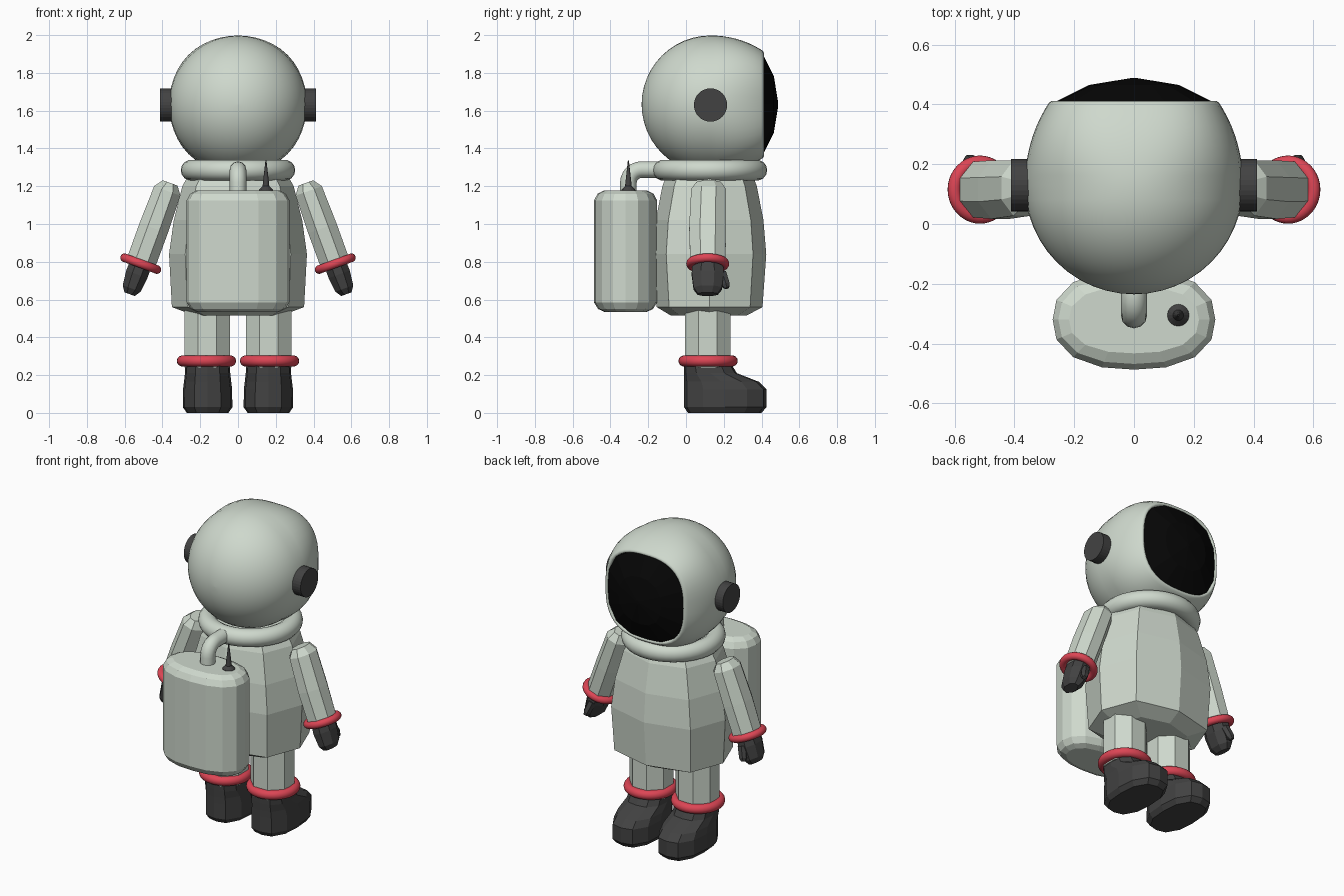
import bpy, bmesh
from math import pi, sin, cos, copysign
from mathutils import Matrix, Vector

if "Cube" in bpy.data.objects:
    bpy.data.objects.remove(bpy.data.objects["Cube"])


def material(name, rgb):
    m = bpy.data.materials.new(name)
    m.diffuse_color = (*rgb, 1)
    m.use_nodes = True
    m.node_tree.nodes["Principled BSDF"].inputs["Base Color"].default_value = m.diffuse_color
    return m


SUIT = material("suit", (0.62, 0.69, 0.61))
DARK = material("dark_rubber", (0.055, 0.055, 0.055))
BLACK = material("visor_glass", (0.002, 0.002, 0.002))
RED = material("red_ring", (0.72, 0.06, 0.09))


def finish(bm, name, mat, mirror=False, smooth=False):
    bmesh.ops.recalc_face_normals(bm, faces=bm.faces)
    me = bpy.data.meshes.new(name)
    bm.to_mesh(me)
    bm.free()
    me.materials.append(mat)
    ob = bpy.data.objects.new(name, me)
    bpy.context.collection.objects.link(ob)
    if smooth:
        me.polygons.foreach_set("use_smooth", [True] * len(me.polygons))
    if mirror:
        mod = ob.modifiers.new("mirror", "MIRROR")
        mod.use_mirror_merge = False
    return ob


def loft(name, mat, rings, n=8, turn=0.0, at=Matrix(), caps=(True, True), **kw):
    """Stack superellipse rings (z, rx, ry, centre y, power) and skin them."""
    bm = bmesh.new()
    rows = []
    for z, rx, ry, cy, p in rings:
        row = []
        for i in range(n):
            c, s = cos(2 * pi * i / n + turn), sin(2 * pi * i / n + turn)
            k = (abs(c) ** p + abs(s) ** p) ** (-1 / p)
            row.append(bm.verts.new(at @ Vector((rx * c * k, cy + ry * s * k, z))))
        rows.append(row)
    for a, b in zip(rows, rows[1:]):
        for i in range(n):
            j = (i + 1) % n
            bm.faces.new((a[i], a[j], b[j], b[i]))
    if caps[0]:
        bm.faces.new(rows[0])
    if caps[1]:
        bm.faces.new(rows[-1])
    return finish(bm, name, mat, **kw)


def torus(name, mat, R, r, at, **kw):
    bm = bmesh.new()
    n, m = 40, 14
    g = [[bm.verts.new(at @ Vector(((R + r * cos(2 * pi * j / m)) * cos(2 * pi * i / n),
                                    (R + r * cos(2 * pi * j / m)) * sin(2 * pi * i / n),
                                    r * sin(2 * pi * j / m)))) for j in range(m)] for i in range(n)]
    for i in range(n):
        for j in range(m):
            k, l = (i + 1) % n, (j + 1) % m
            bm.faces.new((g[i][j], g[k][j], g[k][l], g[i][l]))
    return finish(bm, name, mat, smooth=True, **kw)


T = Matrix.Translation

# Helmet: round at the back, fuller towards a rounded-square front opening
face_y = T((0, 0.13, 1.633)) @ Matrix.Rotation(-pi / 2, 4, 'X')
rings = []
for i in range(13):
    a = pi / 2 * i / 12
    r = max(0.365 * sin(a), 0.002)
    rings.append((-0.365 * cos(a), r, r, 0, 2))
for i in range(1, 9):
    y = 0.265 * i / 8
    r = 0.365 * (1 - (y / 0.44) ** 2) ** 0.5
    rings.append((y, r, r, 0, 2 + 0.7 * i / 8))
for y, r in ((0.277, 0.283), (0.282, 0.275), (0.279, 0.267), (0.25, 0.258)):
    rings.append((y, r, r, 0, 2.7))
loft("helmet", SUIT, rings, n=48, at=face_y, caps=(True, False), smooth=True)

# Visor: faceted dome filling the opening
loft("visor", BLACK, [(y, r, r, 0, p) for y, r, p in
     ((0.255, 0.275, 2.7), (0.276, 0.268, 2.7), (0.335, 0.15, 2.3), (0.358, 0.01, 2))],
     n=16, at=face_y)

# Ear discs
side_x = T((0, 0.13, 1.63)) @ Matrix.Rotation(pi / 2, 4, 'Y')
loft("ear_disc", DARK, [(0.33, 0.088, 0.088, 0, 2), (0.412, 0.088, 0.088, 0, 2)],
     n=32, at=side_x, mirror=True)

# Collar
torus("collar", SUIT, 0.248, 0.055, T((0, 0.127, 1.285)))

# Torso
loft("torso", SUIT, [(0.515, 0.23, 0.2, 0.12, 2.5), (0.56, 0.35, 0.28, 0.125, 2.6),
                     (0.84, 0.365, 0.3, 0.125, 2.6), (1.02, 0.34, 0.285, 0.125, 2.6),
                     (1.2, 0.295, 0.25, 0.125, 2.4), (1.28, 0.25, 0.22, 0.125, 2.2)], n=8)

# Arms, cuffs and gloves share one tilted frame at the wrist
wrist = T((0.515, 0.115, 0.79)) @ Matrix.Rotation(-0.35, 4, 'Y')
loft("arm", SUIT, [(-0.01, 0.085, 0.1, 0, 2), (0.2, 0.086, 0.106, 0, 2),
                   (0.41, 0.08, 0.1, 0.005, 2), (0.455, 0.045, 0.07, 0.005, 2)],
     n=8, turn=pi / 8, at=wrist, mirror=True)
torus("cuff", RED, 0.091, 0.023, wrist, mirror=True)
loft("glove", DARK, [(-0.172, 0.03, 0.055, 0, 2.6), (-0.14, 0.052, 0.078, 0, 2.6),
                     (-0.06, 0.062, 0.088, 0, 2.6), (0.01, 0.06, 0.082, 0, 2.6)],
     n=8, turn=pi / 8, at=wrist, mirror=True)
thumb = wrist @ T((-0.005, 0.075, -0.05)) @ Matrix.Rotation(0.3, 4, 'X')
loft("thumb", DARK, [(-0.09, 0.014, 0.014, 0, 2), (-0.07, 0.024, 0.024, 0, 2),
                     (0.0, 0.026, 0.026, 0, 2)], n=6, at=thumb, mirror=True)

# Legs and ankle rings
leg = T((0.163, 0.115, 0))
loft("leg", SUIT, [(0.24, 0.13, 0.13, 0, 2), (0.56, 0.13, 0.13, 0, 2)],
     n=8, turn=pi / 8, at=leg, mirror=True)
torus("ankle_ring", RED, 0.128, 0.029, T((0.167, 0.117, 0.275)), mirror=True)

# Boots: (z, half width, heel y, toe y)
boot = [(0.0, 0.11, 0.01, 0.4), (0.03, 0.131, -0.01, 0.425), (0.125, 0.13, -0.01, 0.425),
        (0.165, 0.125, -0.01, 0.385), (0.21, 0.12, -0.01, 0.27), (0.265, 0.118, -0.01, 0.235)]
loft("boot", DARK, [(z, w, (b - a) / 2, (a + b) / 2, 2.7) for z, w, a, b in boot],
     n=12, at=T((0.161, 0, 0)), mirror=True)

# Backpack
loft("backpack", SUIT, [(z, 0.272 * k + 0.0, 0.167 - 0.272 * (1 - k), -0.32, 2.4) for z, k in
     ((0.535, 0.8), (0.55, 0.92), (0.585, 1), (0.85, 1), (1.125, 1), (1.16, 0.93), (1.178, 0.8))],
     n=16)

# Air pipe from the pack to the collar
cu = bpy.data.curves.new("air_pipe", 'CURVE')
cu.dimensions = '3D'
cu.bevel_depth = 0.044
cu.bevel_resolution = 4
path = [(-0.305, 1.15)] + [(-0.235 - 0.07 * cos(a * pi / 12), 1.218 + 0.07 * sin(a * pi / 12))
                           for a in range(7)] + [(-0.1, 1.288)]
sp = cu.splines.new('POLY')
sp.points.add(len(path) - 1)
for pt, (y, z) in zip(sp.points, path):
    pt.co = (0, y, z, 1)
sp.use_smooth = True
cu.materials.append(SUIT)
bpy.context.collection.objects.link(bpy.data.objects.new("air_pipe", cu))

# Antenna
loft("antenna", DARK, [(z, r, r, 0, 2) for z, r in
     ((1.165, 0.039), (1.182, 0.036), (1.2, 0.018), (1.335, 0.003))],
     n=16, at=T((0.148, -0.305, 0)))
